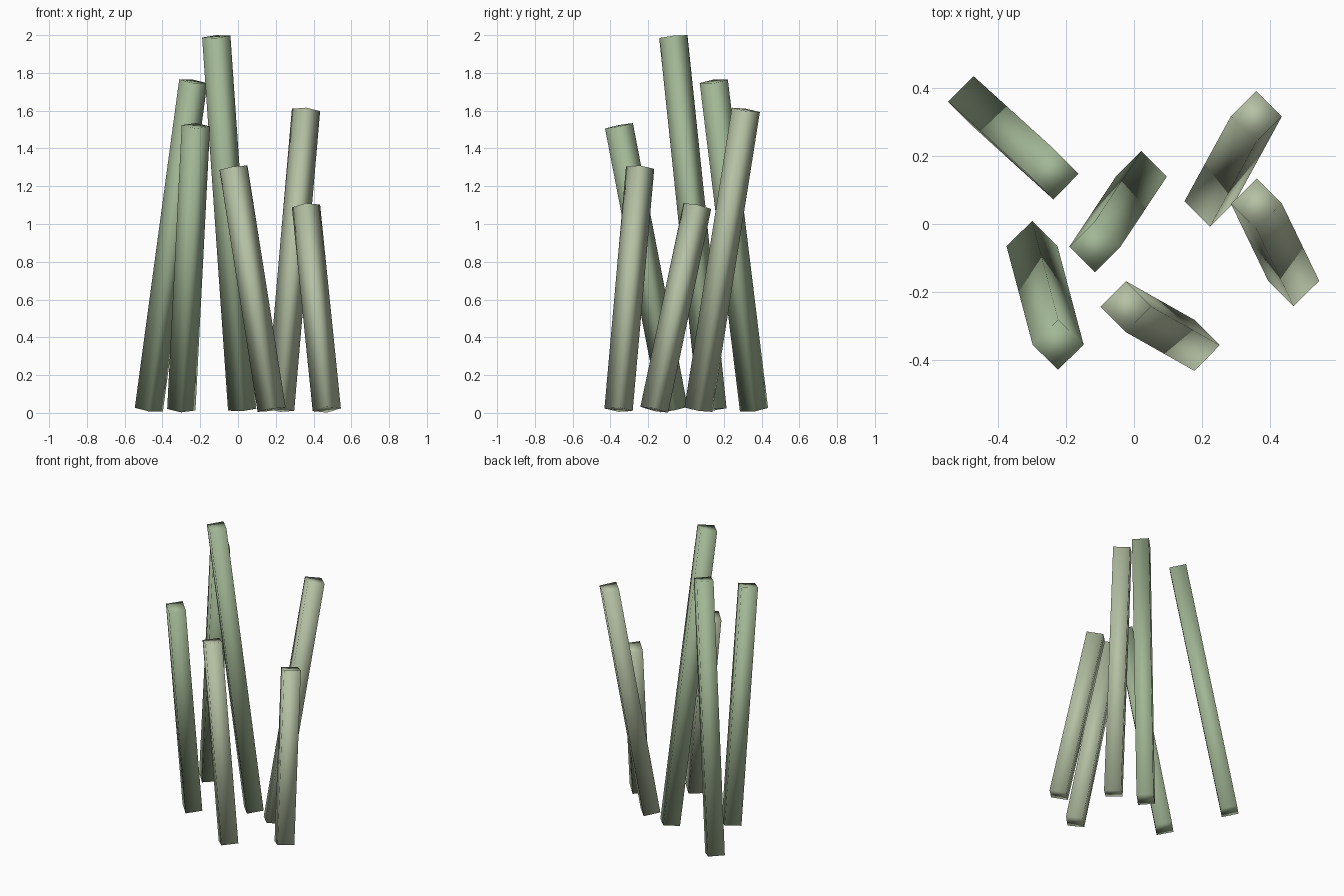
import bpy
from mathutils import Vector

if "Cube" in bpy.data.objects:
    bpy.data.objects.remove(bpy.data.objects["Cube"])


def material(name, color):
    m = bpy.data.materials.new(name)
    m.diffuse_color = color
    m.use_nodes = True
    m.node_tree.nodes["Principled BSDF"].inputs["Base Color"].default_value = m.diffuse_color
    return m


green = material("leaf_green", (0.36, 0.47, 0.30, 1))
pale = material("pale_green", (0.46, 0.53, 0.37, 1))
BASE_Z = 0.017
RADIUS = 0.075


def stalk(name, base, top, mat):
    """Square leaning stalk between two end centres, corners facing x and y."""
    a, b = Vector((*base, BASE_Z)), Vector(top)
    axis = b - a
    bpy.ops.mesh.primitive_cylinder_add(vertices=4, radius=RADIUS, depth=axis.length,
                                        location=(a + b) / 2)
    ob = bpy.context.object
    ob.name = name
    ob.rotation_mode = 'QUATERNION'
    ob.rotation_quaternion = Vector((0, 0, 1)).rotation_difference(axis)
    ob.data.materials.append(mat)
    bpy.ops.object.shade_smooth()


# Clump of six leaning stalks: base xy, top xyz
stalk("stalk_back_left", (-0.472, 0.36), (-0.237, 0.147, 1.755), green)
stalk("stalk_front_left", (-0.30, -0.065), (-0.223, -0.355, 1.52), green)
stalk("stalk_centre", (0.022, 0.14), (-0.115, -0.067, 1.992), green)
stalk("stalk_front", (0.178, -0.357), (-0.024, -0.243, 1.298), pale)
stalk("stalk_back_right", (0.223, 0.066), (0.36, 0.317, 1.604), pale)
stalk("stalk_right", (0.47, -0.168), (0.36, 0.06, 1.095), pale)
